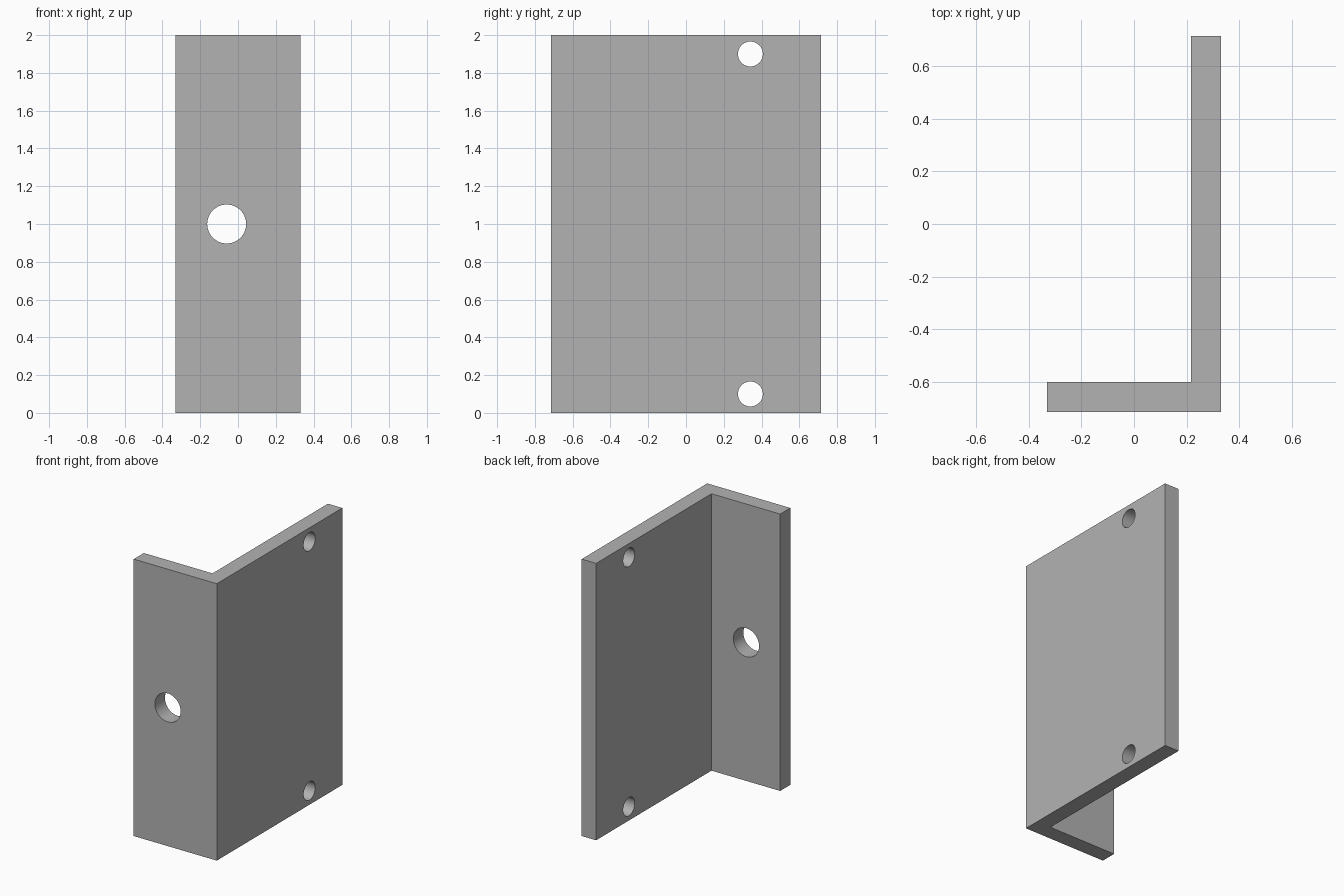
import bpy
import bmesh
from math import radians
from mathutils import Matrix

default = bpy.data.objects.get("Cube")
if default:
    bpy.data.objects.remove(default, do_unlink=True)

HX, HY, HEIGHT, THICK = 0.332, 0.716, 2.0, 0.115

# Plain grey metal
grey = bpy.data.materials.new("grey metal")
grey.use_nodes = True
colour = (0.45, 0.45, 0.45, 1)
grey.diffuse_color = colour
grey.node_tree.nodes["Principled BSDF"].inputs["Base Color"].default_value = colour


def make_object(name, bm):
    mesh = bpy.data.meshes.new(name)
    bm.to_mesh(mesh)
    bm.free()
    mesh.materials.append(grey)
    obj = bpy.data.objects.new(name, mesh)
    bpy.context.collection.objects.link(obj)
    return obj


# L-shaped bracket: corner profile extruded upwards
profile = [(-HX, -HY), (HX, -HY), (HX, HY), (HX - THICK, HY),
           (HX - THICK, -HY + THICK), (-HX, -HY + THICK)]
bm = bmesh.new()
base = bm.faces.new([bm.verts.new((x, y, 0)) for x, y in profile])
top = bmesh.ops.extrude_face_region(bm, geom=[base])["geom"]
bmesh.ops.translate(bm, vec=(0, 0, HEIGHT),
                    verts=[v for v in top if isinstance(v, bmesh.types.BMVert)])
bmesh.ops.recalc_face_normals(bm, faces=bm.faces)
bracket = make_object("angle_bracket", bm)


def drill(name, centre, radius, axis):
    """Cut a round hole through one plate, along the given axis."""
    turn = Matrix.Rotation(radians(90), 4, "Y" if axis == "X" else "X")
    bm = bmesh.new()
    bmesh.ops.create_cone(bm, cap_ends=True, segments=64, radius1=radius,
                          radius2=radius, depth=THICK * 3,
                          matrix=Matrix.Translation(centre) @ turn)
    cutter = make_object(name, bm)
    cutter.hide_render = True
    cut = bracket.modifiers.new(name, "BOOLEAN")
    cut.operation = "DIFFERENCE"
    cut.solver = "EXACT"
    cut.object = cutter
    bpy.context.view_layer.objects.active = bracket
    bpy.ops.object.modifier_apply(modifier=name)
    bpy.data.objects.remove(cutter, do_unlink=True)


# One large hole in the short plate, two small holes in the long plate
drill("large_hole", (-0.06, -HY + THICK / 2, HEIGHT / 2), 0.103, "Y")
for name, z in (("lower_hole", 0.10), ("upper_hole", HEIGHT - 0.10)):
    drill(name, (HX - THICK / 2, 0.341, z), 0.066, "X")

# Smooth hole walls, crisp plate edges
bpy.ops.object.select_all(action="DESELECT")
bracket.select_set(True)
bpy.context.view_layer.objects.active = bracket
bpy.ops.object.shade_smooth_by_angle(angle=radians(30))
